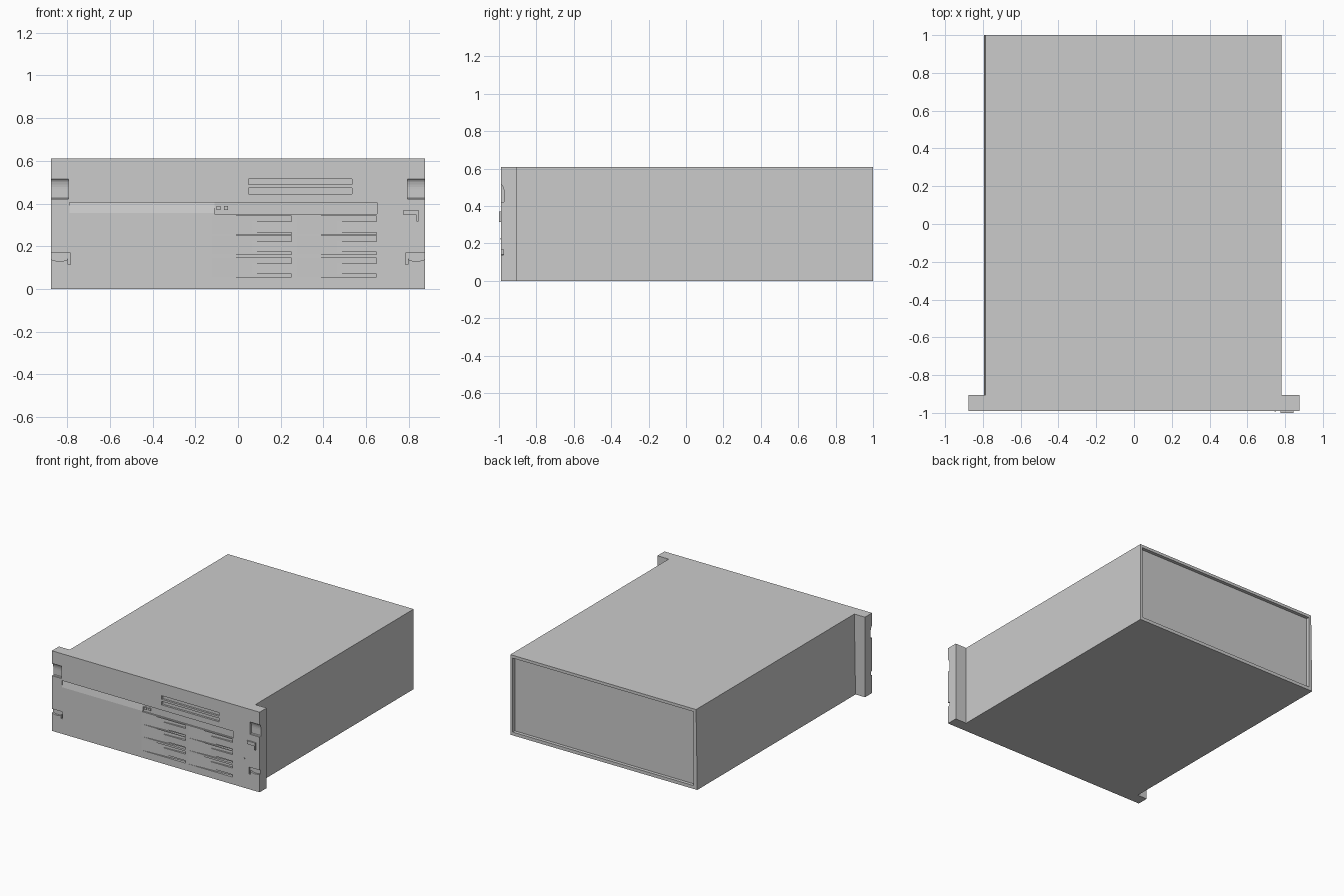
import bpy, bmesh, math
from mathutils import Vector

if "Cube" in bpy.data.objects:
    bpy.data.objects.remove(bpy.data.objects["Cube"])

FRONT = -0.99      # face of the front panel
OUT = FRONT - 0.002  # cutters start just ahead of the face


def prism(name, profile, axis, a, b):
    """Extrude a 2D profile along an axis (0=x: profile is y,z; 1=y: x,z; 2=z: x,y)."""
    bm = bmesh.new()

    def place(p, t):
        c = list(p)
        c.insert(axis, t)
        return Vector(c)
    lo = [bm.verts.new(place(p, a)) for p in profile]
    hi = [bm.verts.new(place(p, b)) for p in profile]
    n = len(profile)
    bm.faces.new(lo)
    bm.faces.new(hi[::-1])
    for i in range(n):
        j = (i + 1) % n
        bm.faces.new((lo[j], lo[i], hi[i], hi[j]))
    bmesh.ops.recalc_face_normals(bm, faces=bm.faces)
    me = bpy.data.meshes.new(name)
    bm.to_mesh(me)
    bm.free()
    ob = bpy.data.objects.new(name, me)
    bpy.context.collection.objects.link(ob)
    return ob


def box(name, x0, x1, y0, y1, z0, z1):
    return prism(name, [(x0, z0), (x1, z0), (x1, z1), (x0, z1)], 1, y0, y1)


def cut(target, cutter):
    cutter.hide_render = True
    mod = target.modifiers.new("cut", 'BOOLEAN')
    mod.operation = 'DIFFERENCE'
    mod.solver = 'EXACT'
    mod.object = cutter
    bpy.context.view_layer.objects.active = target
    bpy.ops.object.modifier_apply(modifier=mod.name)
    bpy.data.objects.remove(cutter)


# Case with a slightly sloped left wall and a recessed rear panel
case = prism("case", [(-0.795, 0), (0.78, 0), (0.78, 0.61), (-0.785, 0.61)], 1, -0.905, 1)
cut(case, box("rear_recess_cutter", -0.765, 0.76, 0.975, 1.01, 0.025, 0.588))

# Front panel, wider than the case
panel = box("front_panel", -0.875, 0.875, FRONT, -0.905, 0, 0.61)

for s in (-1, 1):
    # Upper grip: scoop with a rounded inner profile
    grip = [(OUT, 0.42), (-0.977, 0.42), (-0.972, 0.425)]
    for i in range(7):
        t = math.radians(15 * i)
        grip.append((OUT + 0.02 * math.cos(t), 0.465 + 0.05 * math.sin(t)))
    cut(panel, prism("grip_cutter", grip, 0, *sorted((s * 0.795, s * 0.9))))
    # Lower latch: slot with an arched floor and a small inner hook
    latch = [(0.785, 0.168), (0.785, 0.115), (0.797, 0.115), (0.797, 0.142)]
    latch += [(0.835 - 0.038 * math.cos(t), 0.142 - 0.012 * math.sin(t))
              for t in (math.pi * k / 6 for k in range(1, 6))]
    latch += [(0.89, 0.142), (0.89, 0.168)]
    cut(panel, prism("latch_cutter", [(s * x, z) for x, z in latch], 1, OUT, -0.976))

# Two narrow vents
for z in (0.445, 0.488):
    cut(panel, box("vent_cutter", 0.05, 0.535, OUT, -0.975, z, z + 0.027))

# Long groove: flat on the right, ramped on the left
cut(panel, box("groove_cutter", -0.11, 0.65, OUT, -0.978, 0.35, 0.405))
cut(panel, prism("groove_ramp_cutter", [(OUT, 0.345), (OUT, 0.405), (-0.98, 0.405)],
                 0, -0.79, -0.109))
for i in range(2):
    x = -0.1 + 0.035 * i
    box(f"groove_button_{i}", x, x + 0.018, -0.987, -0.97, 0.37, 0.388)

# Drive bays: wedge recesses deepening to the right, each with a pull block
for col, x1 in enumerate((0.25, 0.648)):
    for row, (z0, z1, h0, h1) in enumerate(((0.055, 0.145, 0.07, 0.12),
                                            (0.16, 0.25, 0.172, 0.222),
                                            (0.255, 0.342, 0.265, 0.315))):
        wedge = [(x1 - 0.388, FRONT - 0.001), (x1, FRONT - 0.001), (x1, -0.967)]
        cut(panel, prism("bay_cutter", wedge, 2, z0, z1))
        box(f"bay_pull_{col}_{row}", x1 - 0.185, x1, -0.984, -0.955, h0, h1)

# Small raised plate and indicator on the right
box("badge_plate", 0.775, 0.845, -1.0, -0.985, 0.345, 0.37)
box("badge_bar", 0.835, 0.845, -1.0, -0.985, 0.315, 0.345)
box("indicator", 0.745, 0.752, -0.993, -0.985, 0.222, 0.229)
